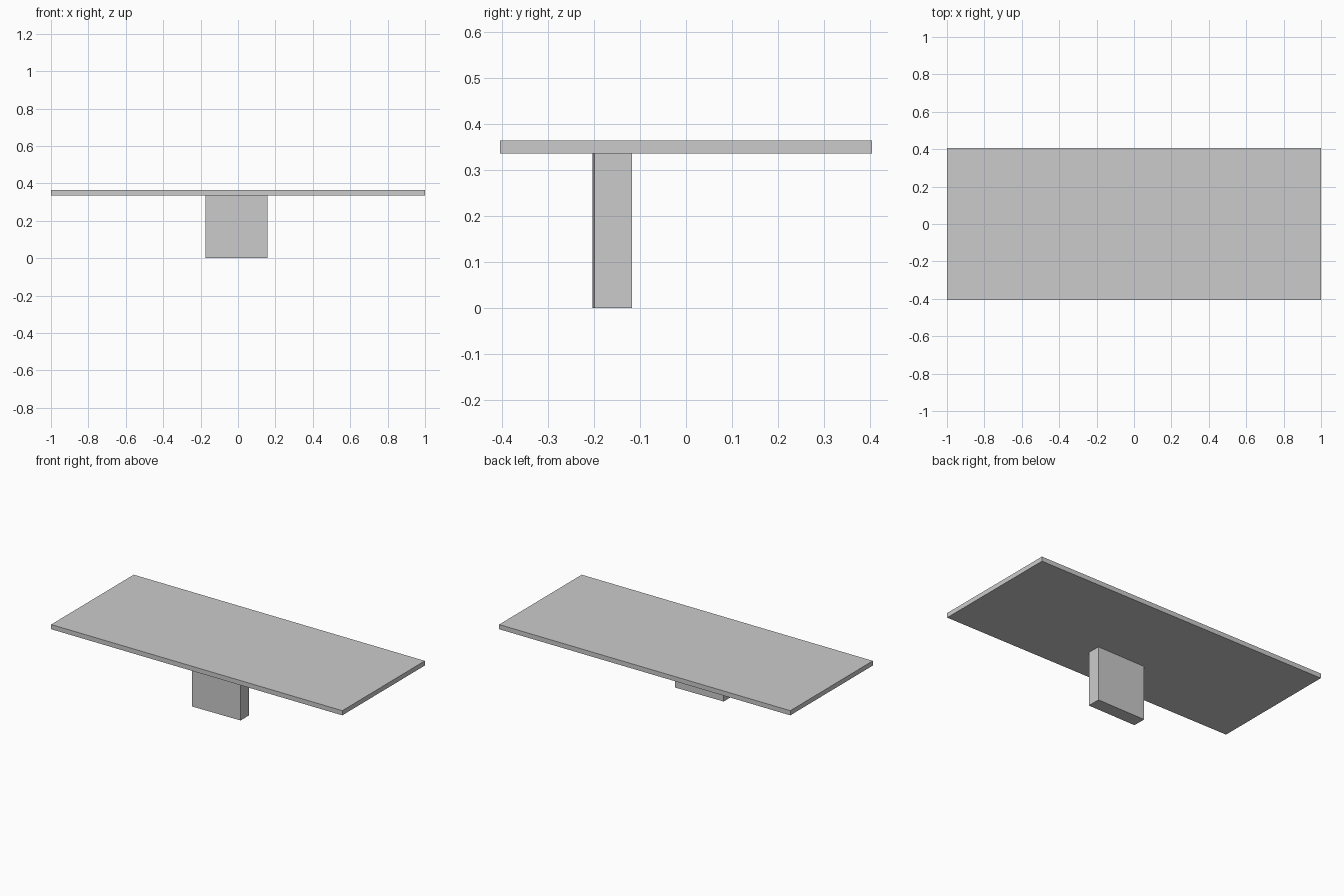
import bpy
import math

if "Cube" in bpy.data.objects:
    bpy.data.objects.remove(bpy.data.objects["Cube"])


def box(name, lo, hi, turn=0.0):
    """Box spanning lo to hi, optionally turned about its vertical axis."""
    centre = [(a + b) / 2 for a, b in zip(lo, hi)]
    bpy.ops.mesh.primitive_cube_add(size=1, location=centre, rotation=(0, 0, turn))
    obj = bpy.context.object
    obj.name = name
    obj.scale = [b - a for a, b in zip(lo, hi)]
    bpy.ops.object.transform_apply(location=False, rotation=True, scale=True)
    return obj


# Thin tabletop slab
box("tabletop", (-1, -0.405, 0.336), (1, 0.405, 0.365))

# Off-centre pedestal, very slightly turned
box("pedestal", (-0.174, -0.201, 0), (0.157, -0.119, 0.336), math.radians(0.7))
